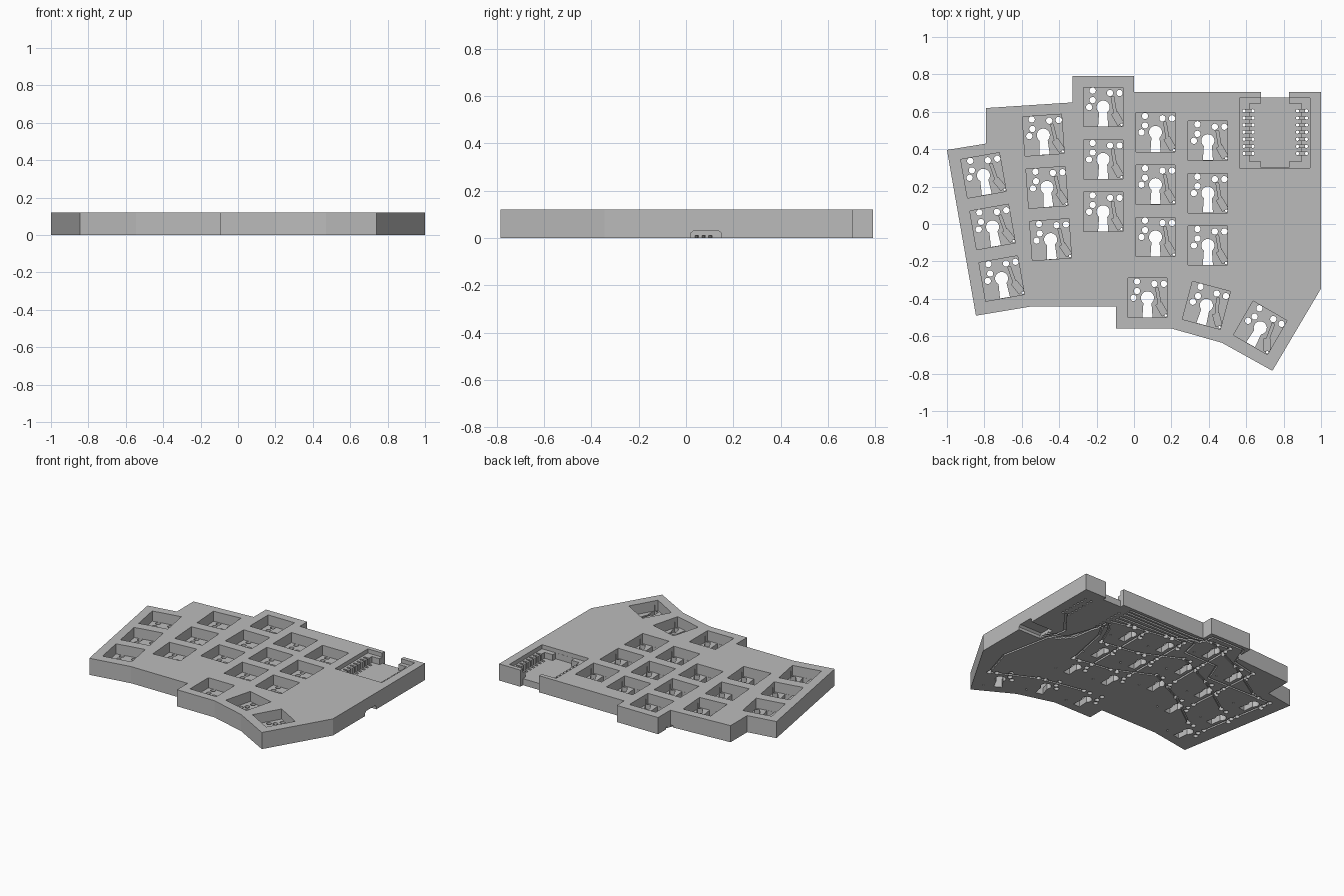
import bpy, bmesh, math
from mathutils import Matrix, Vector

cube = bpy.data.objects.get("Cube")
if cube:
    bpy.data.objects.remove(cube, do_unlink=True)

TOP = 0.12      # case height
FLOOR = 0.047   # floor of the switch pockets

grey = bpy.data.materials.new("light grey plastic")
grey.use_nodes = True
GREY = (0.5, 0.5, 0.5, 1)
grey.diffuse_color = GREY
grey.node_tree.nodes["Principled BSDF"].inputs["Base Color"].default_value = GREY


def prism(bm, pts, z0, z1, m=Matrix()):
    """Add a closed upright prism over a flat profile."""
    low = [bm.verts.new(m @ Vector((x, y, z0))) for x, y in pts]
    high = [bm.verts.new(m @ Vector((x, y, z1))) for x, y in pts]
    faces = [bm.faces.new(low), bm.faces.new(high)]
    for i in range(len(pts)):
        j = (i + 1) % len(pts)
        faces.append(bm.faces.new((low[i], low[j], high[j], high[i])))
    bmesh.ops.recalc_face_normals(bm, faces=faces)


def box(x0, x1, y0, y1):
    return [(x0, y0), (x1, y0), (x1, y1), (x0, y1)]


def arc(cx, cy, r, start=0, sweep=360, n=16):
    count = n if sweep == 360 else n + 1
    return [(cx + r * math.cos(math.radians(start + sweep * i / n)),
             cy + r * math.sin(math.radians(start + sweep * i / n))) for i in range(count)]


def ribbon(path, w):
    """Outline of a band of width w along a path, with mitred corners."""
    path = [Vector(p) for p in path]
    dirs = [(b - a).normalized() for a, b in zip(path, path[1:])]
    left, right = [], []
    for p, d0, d1 in zip(path, dirs[:1] + dirs, dirs + dirs[-1:]):
        t = (d0 + d1).normalized()
        side = Vector((-t.y, t.x)) * (w / 2 / t.dot(d0))
        left.append(tuple(p + side))
        right.append(tuple(p - side))
    return right + left[::-1]


def make(name, bm):
    me = bpy.data.meshes.new(name)
    bm.to_mesh(me)
    bm.free()
    ob = bpy.data.objects.new(name, me)
    bpy.context.collection.objects.link(ob)
    me.materials.append(grey)
    return ob


def cut(target, profiles, z0, z1, places=(Matrix(),)):
    """Subtract prisms over separate profiles, repeated at each place."""
    bm = bmesh.new()
    for m in places:
        for pts in profiles:
            prism(bm, pts, z0, z1, m)
    cutter = make("cutter", bm)
    cutter.hide_render = True
    mod = target.modifiers.new("cut", 'BOOLEAN')
    mod.operation = 'DIFFERENCE'
    mod.solver = 'MANIFOLD'
    mod.object = cutter
    bpy.context.view_layer.objects.active = target
    bpy.ops.object.modifier_apply(modifier=mod.name)
    bpy.data.objects.remove(cutter, do_unlink=True)


# Case body
outline = [(-1, .396), (-.79, .43), (-.79, .62), (-.33, .65), (-.33, .79), (0, .79),
           (0, .705), (.68, .705), (.68, .675), (.83, .675), (.83, .705), (1, .705),
           (1, -.345), (.74, -.785), (.47, -.635), (.205, -.56), (-.095, -.56),
           (-.095, -.44), (-.545, -.44), (-.845, -.49)]
bm = bmesh.new()
prism(bm, outline, 0, TOP)
case = make("keyboard_case", bm)

# Switch positions: five columns of three, then the thumb cluster
columns = []
for x, y, deg in [(-.805, .26, 10), (-.485, .475, 4), (-.165, .625, 0),
                  (.115, .49, 0), (.395, .445, 0)]:
    a = math.radians(deg)
    columns.append([Matrix.Translation((x + .28 * k * math.sin(a), y - .28 * k * math.cos(a), 0))
                    @ Matrix.Rotation(a, 4, 'Z') for k in range(3)])
thumbs = [Matrix.Translation((x, y, 0)) @ Matrix.Rotation(math.radians(deg), 4, 'Z')
          for x, y, deg in [(.072, -.395, 0), (.387, -.435, -15), (.675, -.555, -30)]]
keys = [m for col in columns for m in col] + thumbs

# Square switch pockets
cut(case, [box(-.105, .105, -.105, .105)], FLOOR, .2, keys)

# Stem keyholes and round pin holes through the floor
keyhole = [(-.027, -.104), (.027, -.104)] + arc(0, 0, .035, -52, 284, 20)
pins = [(-.056, .088), (-.056, .037), (-.075, 0), (.037, .075), (.088, .075)]
cut(case, [keyhole] + [arc(x, y, .017) for x, y in pins], -.05, .09, keys)

# Diode seats: a lead channel, a slanted body and a lead hole
cut(case, [ribbon([(.05, .055), (.066, -.04)], .014)], .022, .09, keys)
cut(case, [ribbon([(.06, -.031), (.093, -.089)], .034)], .015, .09, keys)
cut(case, [arc(.098, -.094, .007, n=8)], -.05, .09, keys)

# Controller bay: shallow ledges with a deeper centre open to the back
cut(case, [box(.565, .94, .30, .6745)], .09, .2)
bay = [(.68, .301), (.83, .301), (.83, .335), (.895, .335), (.895, .645), (.83, .645),
       (.83, .69), (.68, .69), (.68, .645), (.618, .645), (.618, .335), (.68, .335)]
cut(case, [bay], FLOOR, .2)

# Comb of pin slots along both ledges
slots = [(x, .377 + i * .038) for x in (.612, .898) for i in range(7)]
cut(case, [box(x - .024, x + .024, y - .007, y + .007) for x, y in slots], .03, .2)
cut(case, [arc(x + dx, y, .009, n=8) for x, y in slots for dx in (-.024, .024)], -.05, .2)

# Cable jack recess in the right edge, open underneath
jack = [(.02, -.05), (.15, -.05), (.15, .02), (.135, .032), (.035, .032), (.02, .02)]
turn = Matrix(((0, 0, 1, 0), (1, 0, 0, 0), (0, 1, 0, 0), (0, 0, 0, 1)))
cut(case, [jack], .82, 1.05, [turn])


# Wire channels on the underside
def hole(m, p):
    return (m @ Vector((p[0], p[1], 0))).to_2d()


exits = [[(-.64, .335), (-.36, .33), (-.3, .482), (-.03, .487), (.0, .615), (.6, .615)],
         [(-.36, .6), (-.3, .757), (-.04, .757), (-.015, .648), (.6, .645)],
         [(-.04, .70), (.04, .675), (.6, .675)],
         [(.25, .585), (.6, .57)],
         [(.5, .54), (.6, .535)]]
for col, leave in zip(columns, exits):
    path = [hole(m, pins[0]) for m in reversed(col)] + leave
    cut(case, [ribbon(path, .014)], -.05, .014)

rows = [[hole(col[k], pins[4]) for col in columns] + [(.55, .5 - .1 * k), (.612, .49 - .038 * k)]
        for k in range(3)]
rows.append([hole(m, pins[4]) for m in thumbs] + [(.86, -.3), (.76, .2), (.898, .377)])
rows += [[(.83, .04 + .03 * k), (.72 - .03 * k, .1 + .03 * k), (.612, .377 + .038 * k)]
         for k in range(3)]
for path in rows:
    cut(case, [ribbon(path, .014)], -.05, .011)
